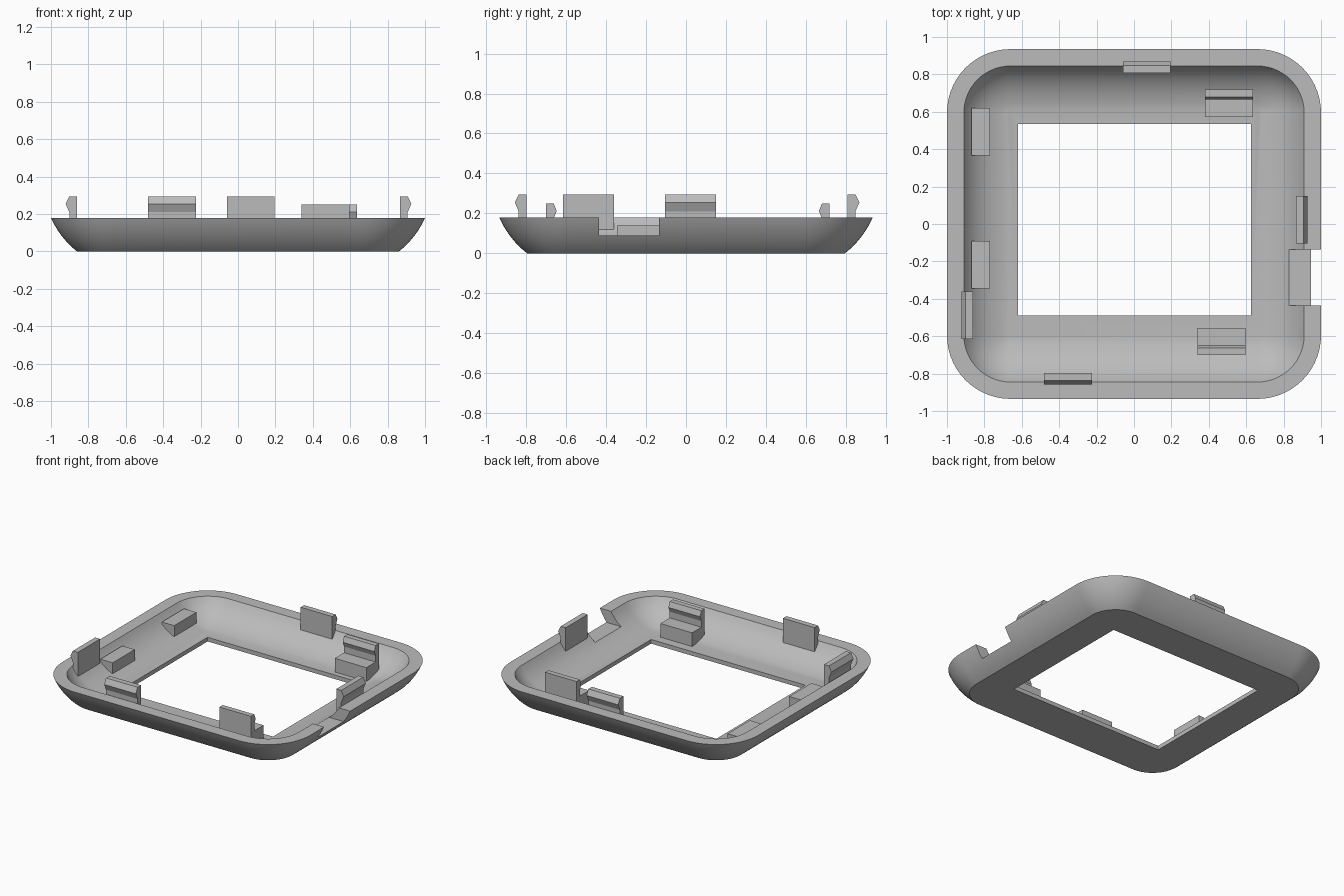
import bpy, bmesh, math
from mathutils import Vector

cube = bpy.data.objects.get("Cube")
if cube:
    bpy.data.objects.remove(cube, do_unlink=True)

grey = bpy.data.materials.new("plain grey")
grey.use_nodes = True
grey.diffuse_color = (0.5, 0.5, 0.5, 1)
grey.node_tree.nodes["Principled BSDF"].inputs["Base Color"].default_value = (0.5, 0.5, 0.5, 1)

HALF_X, HALF_Y, RADIUS, RIM_Z = 1.0, 0.935, 0.34, 0.18


def finish(name, bm):
    bmesh.ops.recalc_face_normals(bm, faces=bm.faces)
    mesh = bpy.data.meshes.new(name)
    bm.to_mesh(mesh)
    bm.free()
    mesh.materials.append(grey)
    obj = bpy.data.objects.new(name, mesh)
    bpy.context.collection.objects.link(obj)
    return obj


def box(name, lo, hi):
    bm = bmesh.new()
    bmesh.ops.create_cube(bm, size=1)
    for v in bm.verts:
        v.co = [(a + b) / 2 + c * (b - a) for a, b, c in zip(lo, hi, v.co)]
    return finish(name, bm)


def extrude_profile(name, points, side, start, end):
    """Profile of (distance out, height), swept along the given side."""
    outward = Vector(side).to_3d()
    along = Vector((abs(side[1]), abs(side[0]), 0))
    bm = bmesh.new()
    ends = [[bm.verts.new(outward * d + along * s + Vector((0, 0, z))) for d, z in points]
            for s in (start, end)]
    for ring in ends:
        bm.faces.new(ring)
    n = len(points)
    for i in range(n):
        j = (i + 1) % n
        bm.faces.new((ends[0][i], ends[0][j], ends[1][j], ends[1][i]))
    return finish(name, bm)


def bezier(a, b, c, steps=10):
    a, b, c = Vector(a), Vector(b), Vector(c)
    ts = [i / steps for i in range(steps + 1)]
    return [a * (1 - t) ** 2 + b * 2 * t * (1 - t) + c * t * t for t in ts]


def rounded_ring(bm, inset, z, steps=14):
    r = RADIUS - inset
    cx, cy = HALF_X - RADIUS, HALF_Y - RADIUS
    ring = []
    for k, (sx, sy) in enumerate([(1, 1), (-1, 1), (-1, -1), (1, -1)]):
        for i in range(steps + 1):
            a = (k + i / steps) * math.pi / 2
            ring.append(bm.verts.new((sx * cx + r * math.cos(a), sy * cy + r * math.sin(a), z)))
    return ring


# Dished frame: outer curve up to the rim, inner curve down to the floor
outer = bezier((0.14, 0), (0.05, 0.07), (0, RIM_Z))
inner = bezier((0.09, RIM_Z), (0.16, 0.06), (0.32, 0.03))
bm = bmesh.new()
rings = [rounded_ring(bm, d, z) for d, z in outer + inner]
for low, high in zip(rings, rings[1:]):
    for i in range(len(low)):
        j = (i + 1) % len(low)
        bm.faces.new((low[i], low[j], high[j], high[i]))
bm.faces.new(rings[0])
bm.faces.new(rings[-1])
frame = finish("frame", bm)

# Window opening and side notch
cutters = [box("window_cutter", (-0.62, -0.49, -0.5), (0.625, 0.535, 0.5)),
           box("notch_cutter", (0.75, -0.435, 0.09), (1.2, -0.135, 0.5))]
bpy.context.view_layer.objects.active = frame
for cutter in cutters:
    cutter.hide_render = True
    mod = frame.modifiers.new(cutter.name, 'BOOLEAN')
    mod.operation, mod.solver, mod.object = 'DIFFERENCE', 'EXACT', cutter
    bpy.ops.object.modifier_apply(modifier=mod.name)
    bpy.data.objects.remove(cutter, do_unlink=True)
bpy.ops.object.select_all(action='DESELECT')
frame.select_set(True)
bpy.ops.object.shade_smooth_by_angle(angle=math.radians(30))

# Rim clips with a ridge facing outward
for name, side, tip, start, end in [
        ("front_clip", (0, -1), 0.857, -0.48, -0.225),
        ("back_clip", (0, 1), 0.868, -0.06, 0.195),
        ("right_clip", (-1, 0), 0.922, -0.615, -0.36),
        ("left_clip", (1, 0), 0.927, -0.105, 0.15)]:
    back, face = tip - 0.06, tip - 0.02
    extrude_profile(name, [(back, 0.1), (back, 0.295), (face, 0.295), (tip, 0.255),
                           (face, 0.21), (face, 0.1)], side, start, end)

# Inner catches: a step with an upright behind it, ridge facing inward
for name, side, step, start, end in [
        ("front_catch", (0, -1), 0.555, 0.34, 0.595),
        ("back_catch", (0, 1), 0.573, 0.38, 0.635)]:
    ridge, face, back = step + 0.092, step + 0.107, step + 0.145
    extrude_profile(name, [(step, 0.02), (step, 0.13), (face, 0.13), (face, 0.175),
                           (ridge, 0.212), (face, 0.25), (back, 0.25), (back, 0.06)],
                    side, start, end)

# Plain support blocks
for name, y in [("front_support", -0.345), ("back_support", 0.365)]:
    box(name, (-0.87, y, 0.06), (-0.77, y + 0.255, 0.14))
